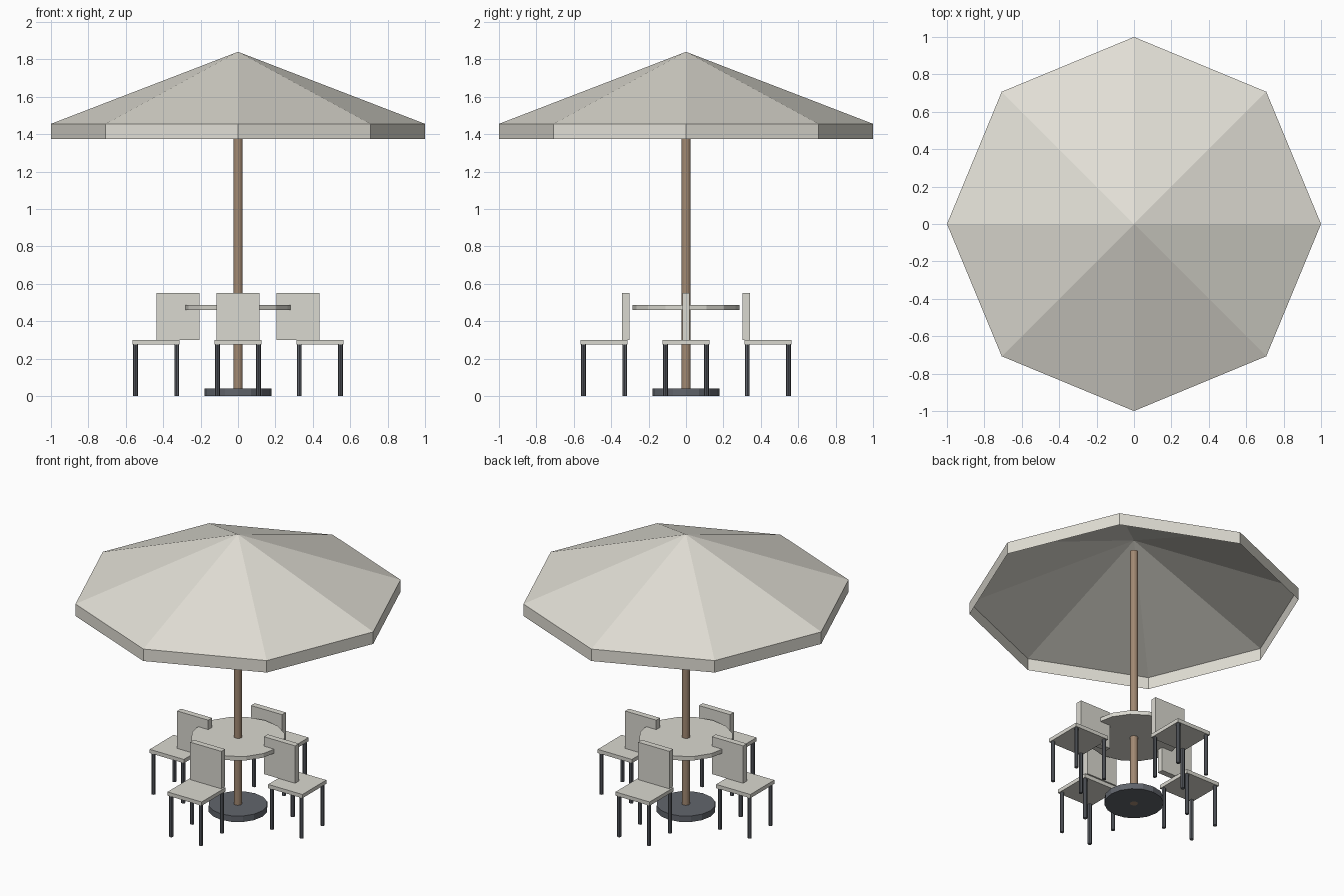
import bpy, bmesh, math
from mathutils import Matrix

if "Cube" in bpy.data.objects:
    bpy.data.objects.remove(bpy.data.objects["Cube"])


def material(name, r, g, b):
    m = bpy.data.materials.new(name)
    m.diffuse_color = (r, g, b, 1)
    m.use_nodes = True
    m.node_tree.nodes["Principled BSDF"].inputs["Base Color"].default_value = m.diffuse_color
    return m


CLOTH = material("cloth", 0.76, 0.74, 0.67)
PLASTIC = material("plastic", 0.70, 0.69, 0.63)
WOOD = material("wood", 0.36, 0.25, 0.17)
METAL = material("metal", 0.12, 0.13, 0.15)


def finish(name, bm, mat):
    mesh = bpy.data.meshes.new(name)
    bmesh.ops.recalc_face_normals(bm, faces=bm.faces)
    bm.to_mesh(mesh)
    bm.free()
    mesh.materials.append(mat)
    obj = bpy.data.objects.new(name, mesh)
    bpy.context.collection.objects.link(obj)
    return obj


def box(name, x, y, sx, sy, z0, z1, mat):
    bm = bmesh.new()
    place = Matrix.Translation((x, y, (z0 + z1) / 2)) @ Matrix.Diagonal((sx, sy, z1 - z0, 1))
    bmesh.ops.create_cube(bm, size=1, matrix=place)
    return finish(name, bm, mat)


def cylinder(name, x, y, r, z0, z1, sides, mat):
    bm = bmesh.new()
    bmesh.ops.create_cone(bm, cap_ends=True, segments=sides, radius1=r, radius2=r,
                          depth=z1 - z0, matrix=Matrix.Translation((x, y, (z0 + z1) / 2)))
    return finish(name, bm, mat)


# Canopy: open eight-sided cloth cone with a hanging valance
bm = bmesh.new()
apex = bm.verts.new((0, 0, 1.84))
upper, lower = [], []
for i in range(8):
    a = i * math.pi / 4
    upper.append(bm.verts.new((math.cos(a), math.sin(a), 1.455)))
    lower.append(bm.verts.new((math.cos(a), math.sin(a), 1.375)))
for i in range(8):
    j = (i + 1) % 8
    bm.faces.new((apex, upper[i], upper[j]))
    bm.faces.new((upper[i], lower[i], lower[j], upper[j]))
finish("canopy", bm, CLOTH)

# Pole, weighted base and table top
cylinder("pole", 0, 0, 0.025, 0.0, 1.76, 12, WOOD)
cylinder("base", 0, 0, 0.18, 0.0, 0.04, 16, METAL)
cylinder("table_top", 0, 0, 0.286, 0.46, 0.487, 16, PLASTIC)

# Four chairs; every backrest stays parallel to the x axis
for side, dx, dy in (("front", 0, -1), ("right", 1, 0), ("back", 0, 1), ("left", -1, 0)):
    cx, cy = dx * 0.438, dy * 0.438
    box(side + "_seat", cx, cy, 0.253, 0.253, 0.275, 0.30, PLASTIC)
    box(side + "_backrest", dx * 0.321, dy * 0.321, 0.23, 0.04, 0.30, 0.55, PLASTIC)
    for n, (lx, ly) in enumerate(((-1, -1), (1, -1), (1, 1), (-1, 1))):
        cylinder(f"{side}_leg_{n + 1}", cx + lx * 0.11, cy + ly * 0.11,
                 0.0125, 0.0, 0.275, 8, METAL)
